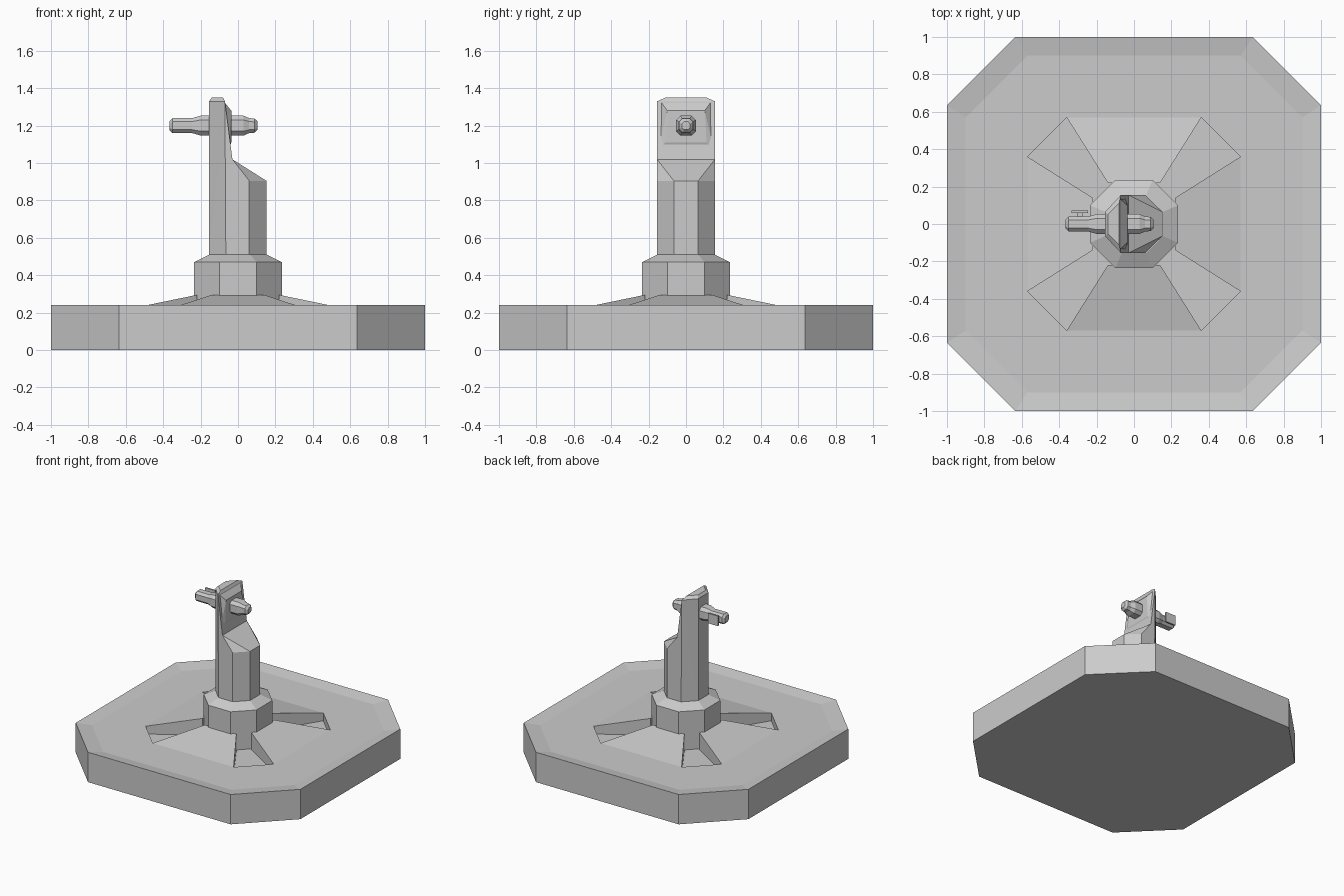
import bpy, bmesh
from math import pi
from mathutils import Matrix, Vector

if "Cube" in bpy.data.objects:
    bpy.data.objects.remove(bpy.data.objects["Cube"])


def finish(bm, name):
    bmesh.ops.recalc_face_normals(bm, faces=bm.faces)
    me = bpy.data.meshes.new(name)
    bm.to_mesh(me)
    bm.free()
    ob = bpy.data.objects.new(name, me)
    bpy.context.collection.objects.link(ob)
    return ob


def octagon(a, b, z):
    """Square of half-width a whose corners are cut back to b."""
    return [Vector((x, y, z)) for x, y in
            ((a, -b), (a, b), (b, a), (-b, a), (-a, b), (-a, -b), (-b, -a), (b, -a))]


def loft(name, rings, turn=Matrix()):
    """Skin a stack of (half-width, cut, z) octagons and cap both ends."""
    bm = bmesh.new()
    loops = [[bm.verts.new(turn @ p) for p in octagon(*r)] for r in rings]
    for lo, hi in zip(loops, loops[1:]):
        for i in range(8):
            j = (i + 1) % 8
            bm.faces.new((lo[i], lo[j], hi[j], hi[i]))
    bm.faces.new(loops[0])
    bm.faces.new(loops[-1])
    return finish(bm, name)


def hull(name, half, turn=Matrix()):
    """Convex solid from points (x, y, z), mirrored in y."""
    bm = bmesh.new()
    for x, y, z in half:
        for s in (1, -1):
            bm.verts.new(turn @ Vector((x, y * s, z)))
    bmesh.ops.convex_hull(bm, input=bm.verts)
    bmesh.ops.dissolve_limit(bm, angle_limit=0.02, verts=bm.verts, edges=bm.edges)
    return finish(bm, name)


# Base slab with dished rim and sunken centre floor
loft("base", [(1, .635, 0), (1, .635, .24), (.9, .57, .223),
              (.57, .36, .223), (.57, .36, .16)])

# Four ramps leaving diagonal slots between them
for k in range(4):
    hull("ramp", [(.57, .36, .223), (.22, .14, .295), (.57, .36, .15), (.22, .14, .15)],
         Matrix.Rotation(k * pi / 2, 4, 'Z'))

# Collar
loft("collar", [(.235, .1, .15), (.235, .1, .47), (.155, .065, .51)])

# Post: stepped half and tall upright half
hull("post_step", [(x, y, z) for z in (.5, .905)
                   for x, y in ((-.065, .155), (.06, .155), (.152, .065))]
     + [(-.03, .155, 1.02)])
hull("post_upright", [(-.155, .065, .5), (-.065, .155, .5), (-.03, .155, 1.02),
                      (-.155, .065, 1.33), (-.07, .155, 1.33),
                      (-.14, .05, 1.35), (-.08, .11, 1.35)])

# Raised boss around the rod
hull("boss", [(-.05, .15, 1.07), (-.08, .14, 1.335), (-.036, .11, 1.11), (-.036, .1, 1.28)])

# Rod through the upright
along_x = Matrix.Translation((0, 0, 1.2)) @ Matrix.Rotation(pi / 2, 4, 'Y')
loft("rod", [(.025, .012, -.365), (.04, .022, -.35), (.04, .022, -.245), (.053, .03, -.2),
             (.053, .03, .03), (.04, .022, .06), (.038, .02, .088), (.022, .01, .105)], along_x)

# Small thumb plate on a stem behind the rod
for name, size, y in (("thumb_stem", (.03, .04, .03), .045),
                      ("thumb_plate", (.09, .012, .08), .066)):
    bm = bmesh.new()
    bmesh.ops.create_cube(bm, size=1, matrix=Matrix.Translation((-.29, y, 1.2))
                          @ Matrix.Diagonal((*size, 1)))
    finish(bm, name)
